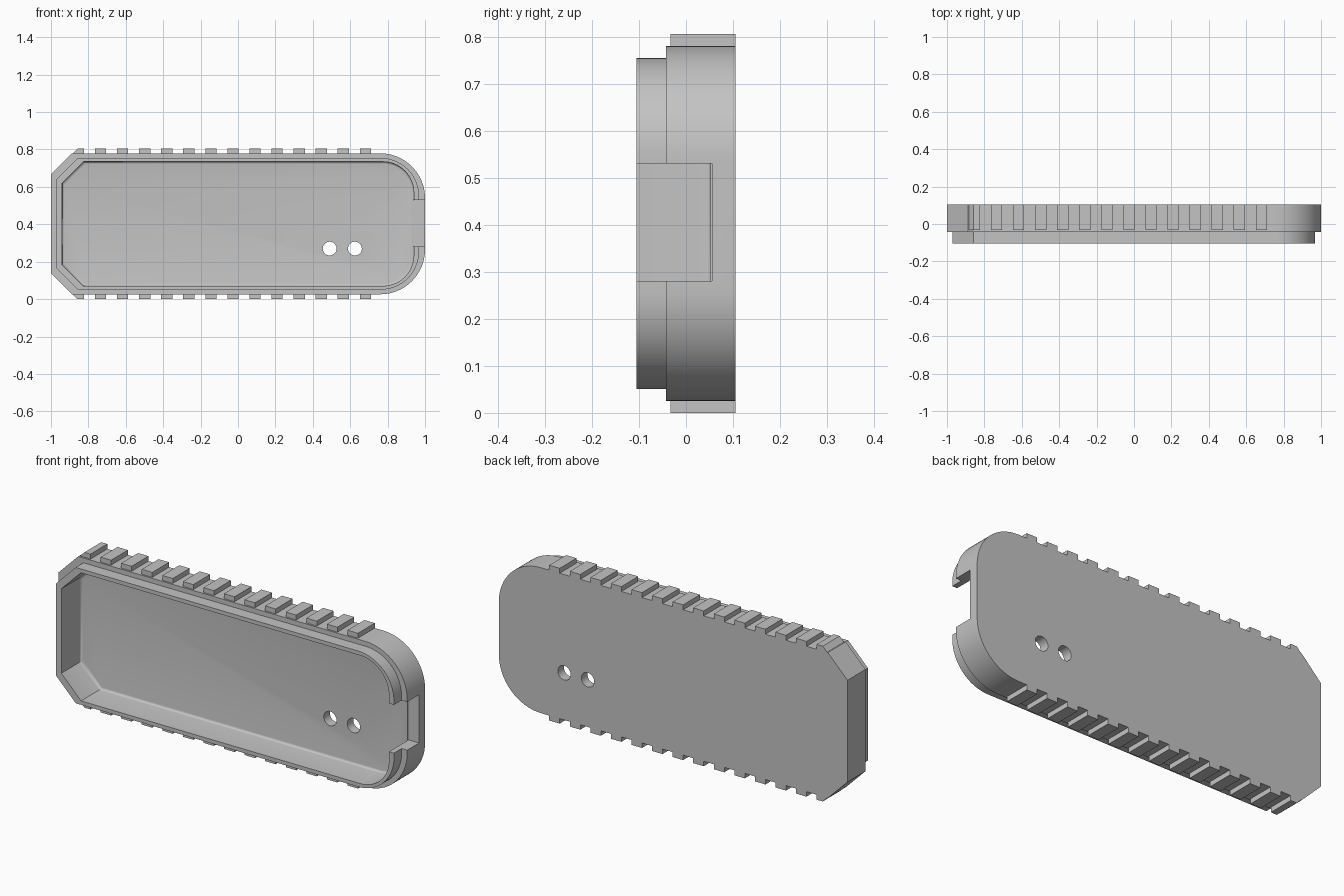
import bpy, bmesh
from math import sin, cos, pi
from mathutils import Matrix

if "Cube" in bpy.data.objects:
    bpy.data.objects.remove(bpy.data.objects["Cube"], do_unlink=True)

MID_Z = 0.4025
grey = bpy.data.materials.new("plain_grey")
grey.use_nodes = True
GREY = (0.55, 0.55, 0.55, 1)
grey.diffuse_color = GREY
grey.node_tree.nodes["Principled BSDF"].inputs["Base Color"].default_value = GREY


def outline(left, right, half, radius, chamfer=0.113, steps=16):
    """Closed x-z loop: chamfered left corners, rounded right corners."""
    upper = [(left, half - chamfer), (left + chamfer, half)]
    for i in range(steps + 1):
        a = pi / 2 * (1 - i / steps)
        upper.append((right - radius + radius * cos(a), half - radius + radius * sin(a)))
    pts = upper + [(x, -z) for x, z in reversed(upper)]
    return [(x, z + MID_Z) for x, z in pts]


def loft(name, sections):
    """Join equal-length x-z loops at given depths y, capping both ends."""
    bm = bmesh.new()
    rings = [[bm.verts.new((x, y, z)) for x, z in pts] for y, pts in sections]
    for a, b in zip(rings, rings[1:]):
        for i in range(len(a)):
            j = (i + 1) % len(a)
            bm.faces.new((a[i], a[j], b[j], b[i]))
    bm.faces.new(rings[0])
    bm.faces.new(rings[-1])
    bmesh.ops.recalc_face_normals(bm, faces=bm.faces)
    return finish(name, bm)


def finish(name, bm):
    mesh = bpy.data.meshes.new(name)
    bm.to_mesh(mesh)
    bm.free()
    mesh.materials.append(grey)
    ob = bpy.data.objects.new(name, mesh)
    bpy.context.collection.objects.link(ob)
    return ob


def activate(ob):
    bpy.ops.object.select_all(action="DESELECT")
    ob.select_set(True)
    bpy.context.view_layer.objects.active = ob


def cut(target, cutter):
    cutter.hide_render = True
    mod = target.modifiers.new("cut", "BOOLEAN")
    mod.operation, mod.solver, mod.object = "DIFFERENCE", "EXACT", cutter
    activate(target)
    bpy.ops.object.modifier_apply(modifier=mod.name)
    bpy.data.objects.remove(cutter, do_unlink=True)


# Tray: outer shell, stepped lip, cavity with a filleted floor
BACK, STEP, FRONT, FLOOR, FILLET = 0.105, -0.042, -0.105, 0.055, 0.012
shell = outline(-1, 1, 0.377, 0.24)
lip = outline(-0.97, 0.968, 0.352, 0.205)
sections = [(BACK, shell), (STEP, shell), (STEP, lip), (FRONT, lip)]


def cavity(inset):
    return outline(-0.94 + inset, 0.94 - inset, 0.332 - inset, 0.165 - inset)


sections.append((FRONT, cavity(0)))
for i in range(5):
    a = pi / 2 * i / 4
    sections.append((FLOOR - FILLET * (1 - sin(a)), cavity(FILLET * (1 - cos(a)))))
tray = loft("tray", sections)

# Cable notch in the rounded end
notch = [(0.936, 0.28), (1.1, 0.28), (1.1, 0.53), (0.936, 0.53)]
cut(tray, loft("notch_cutter", [(-0.2, notch), (FLOOR, notch)]))

# Two round holes through the floor
for x in (0.49, 0.625):
    hole = [(x + 0.037 * cos(2 * pi * i / 32), 0.27 + 0.037 * sin(2 * pi * i / 32))
            for i in range(32)]
    cut(tray, loft("hole_cutter", [(0, hole), (0.2, hole)]))

activate(tray)
bpy.ops.object.shade_smooth_by_angle(angle=pi / 6)

# Grip ribs along both long edges; the first one follows the corner chamfer
TOP = 2 * MID_Z
for side, sign in (("top", 1), ("bottom", -1)):
    for n in range(14):
        x0 = -0.883 + n * 0.118
        x1 = x0 + 0.06
        slant = 0.025 if n == 0 else 0
        prof = [(x0, 0.775), (x0, 0.78), (x0 + slant, TOP), (x1, TOP), (x1, 0.775)]
        prof = [(x, MID_Z + sign * (z - MID_Z)) for x, z in prof]
        loft(f"{side}_grip_rib_{n + 1}", [(-0.033, prof), (BACK, prof)])
